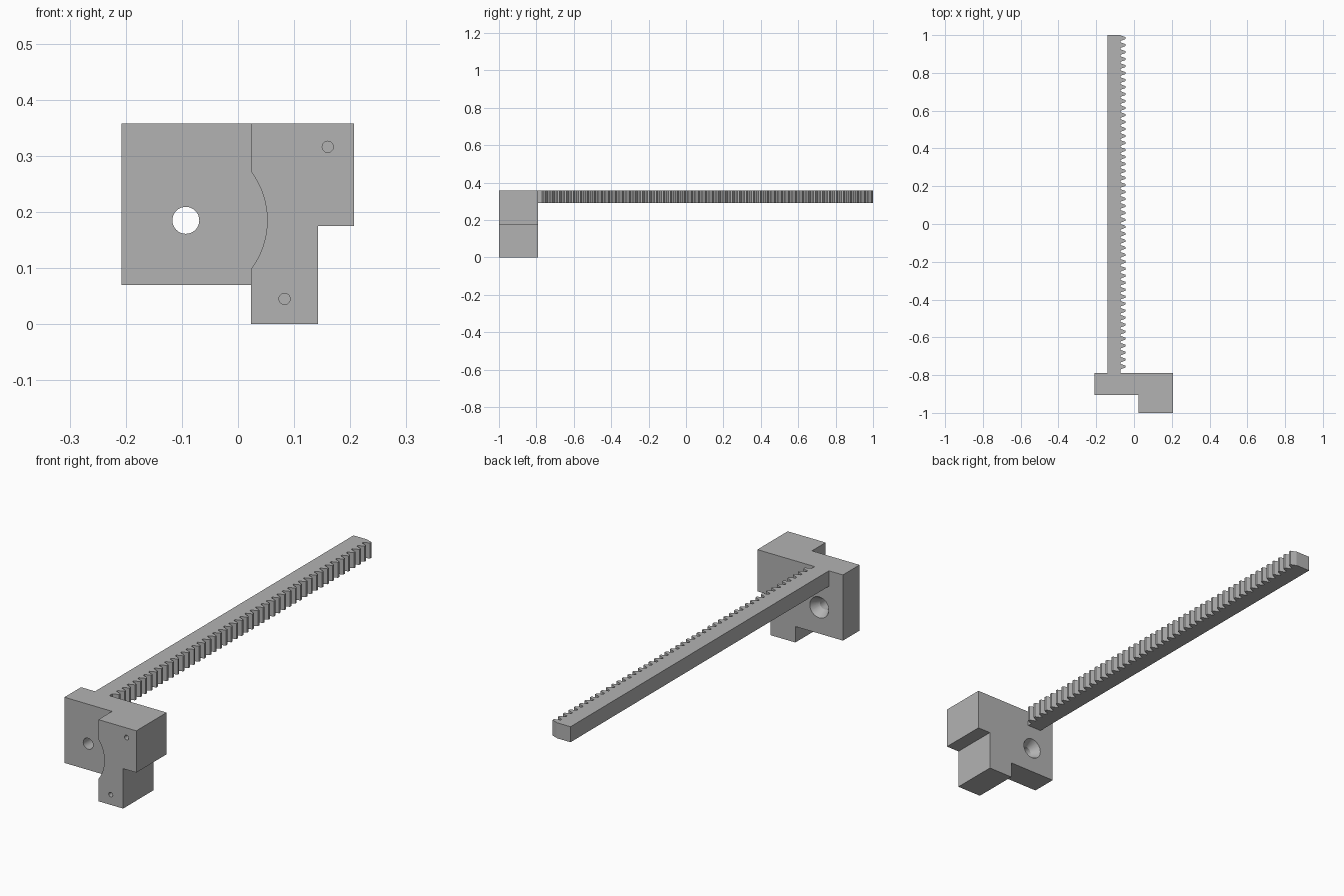
import bpy, bmesh, math
from mathutils import Vector, Matrix

cube = bpy.data.objects.get("Cube")
if cube:
    bpy.data.objects.remove(cube, do_unlink=True)

grey = bpy.data.materials.new("plain grey")
grey.use_nodes = True
colour = (0.45, 0.45, 0.45, 1)
grey.diffuse_color = colour
grey.node_tree.nodes["Principled BSDF"].inputs["Base Color"].default_value = colour


def finish(name, bm):
    bmesh.ops.recalc_face_normals(bm, faces=bm.faces)
    mesh = bpy.data.meshes.new(name)
    bm.to_mesh(mesh)
    bm.free()
    mesh.materials.append(grey)
    obj = bpy.data.objects.new(name, mesh)
    bpy.context.collection.objects.link(obj)
    return obj


def prism(name, points, offset):
    """Extrude a closed outline by an offset."""
    bm = bmesh.new()
    face = bm.faces.new([bm.verts.new(p) for p in points])
    new = bmesh.ops.extrude_face_region(bm, geom=[face])["geom"]
    bmesh.ops.translate(bm, vec=Vector(offset),
                        verts=[v for v in new if isinstance(v, bmesh.types.BMVert)])
    return finish(name, bm)


def bore(x, z, front, back, r_front, r_back, sides=32):
    """Round cutter running along y."""
    bm = bmesh.new()
    bmesh.ops.create_cone(bm, cap_ends=True, segments=sides, radius1=r_back,
                          radius2=r_front, depth=back - front)
    turn = Matrix.Rotation(math.pi / 2, 4, 'X')
    bmesh.ops.transform(bm, verts=bm.verts,
                        matrix=Matrix.Translation((x, (front + back) / 2, z)) @ turn)
    return finish("bore_cutter", bm)


def cut(target, cutter):
    mod = target.modifiers.new("cut", 'BOOLEAN')
    mod.operation = 'DIFFERENCE'
    mod.solver = 'EXACT'
    mod.object = cutter
    bpy.context.view_layer.objects.active = target
    bpy.ops.object.modifier_apply(modifier=mod.name)
    bpy.data.objects.remove(cutter, do_unlink=True)


FRONT, STEP, BACK = -1.0, -0.905, -0.79
TOP, EDGE = 0.358, 0.023
HX, HZ = -0.093, 0.185

# Mount: stepped outline through the full depth
outline = [(-0.208, 0.07), (EDGE, 0.07), (EDGE, 0), (0.143, 0),
           (0.143, 0.175), (0.207, 0.175), (0.207, TOP), (-0.208, TOP)]
mount = prism("mount_block", [(x, FRONT, z) for x, z in outline], (0, BACK - FRONT, 0))

# Front recess with a round clearance bulging into the block
radius = 0.145
half = math.acos((EDGE - HX) / radius)
arc = [(HX + radius * math.cos(a), HZ + radius * math.sin(a))
       for a in (half * (i / 12 - 1) for i in range(25))]
recess = [(-0.3, 0.05), (EDGE, 0.05)] + arc + [(EDGE, 0.5), (-0.3, 0.5)]
cut(mount, prism("recess_cutter", [(x, FRONT - 0.1, z) for x, z in recess],
                 (0, STEP - FRONT + 0.1, 0)))

# Countersunk through hole and two blind screw holes
cut(mount, bore(HX, HZ, -1.1, -0.7, 0.024, 0.024))
cut(mount, bore(HX, HZ, BACK - 0.04, BACK + 0.01, 0.0235, 0.0515))
for x, z in [(0.16, 0.316), (0.083, 0.045)]:
    cut(mount, bore(x, z, -1.05, -0.88, 0.01, 0.01, 20))

# Toothed rack
pitch, root, tip = 0.037, -0.071, -0.045
rack = [(-0.14, 1.0), (-0.14, BACK), (root, BACK)]
count = 48
for i in range(count):
    c = 0.984 - pitch * (count - 1 - i)
    rack += [(root, c - 0.0145), (tip, c - 0.005), (tip, c + 0.005), (root, c + 0.0145)]
rack.append((root, 1.0))
rack_bar = prism("toothed_rack", [(x, y, 0.29) for x, y in rack], (0, 0, TOP - 0.29))

# Smooth the bores, keep hard edges
bpy.ops.object.select_all(action='DESELECT')
mount.select_set(True)
bpy.context.view_layer.objects.active = mount
bpy.ops.object.shade_smooth_by_angle(angle=math.radians(25))
